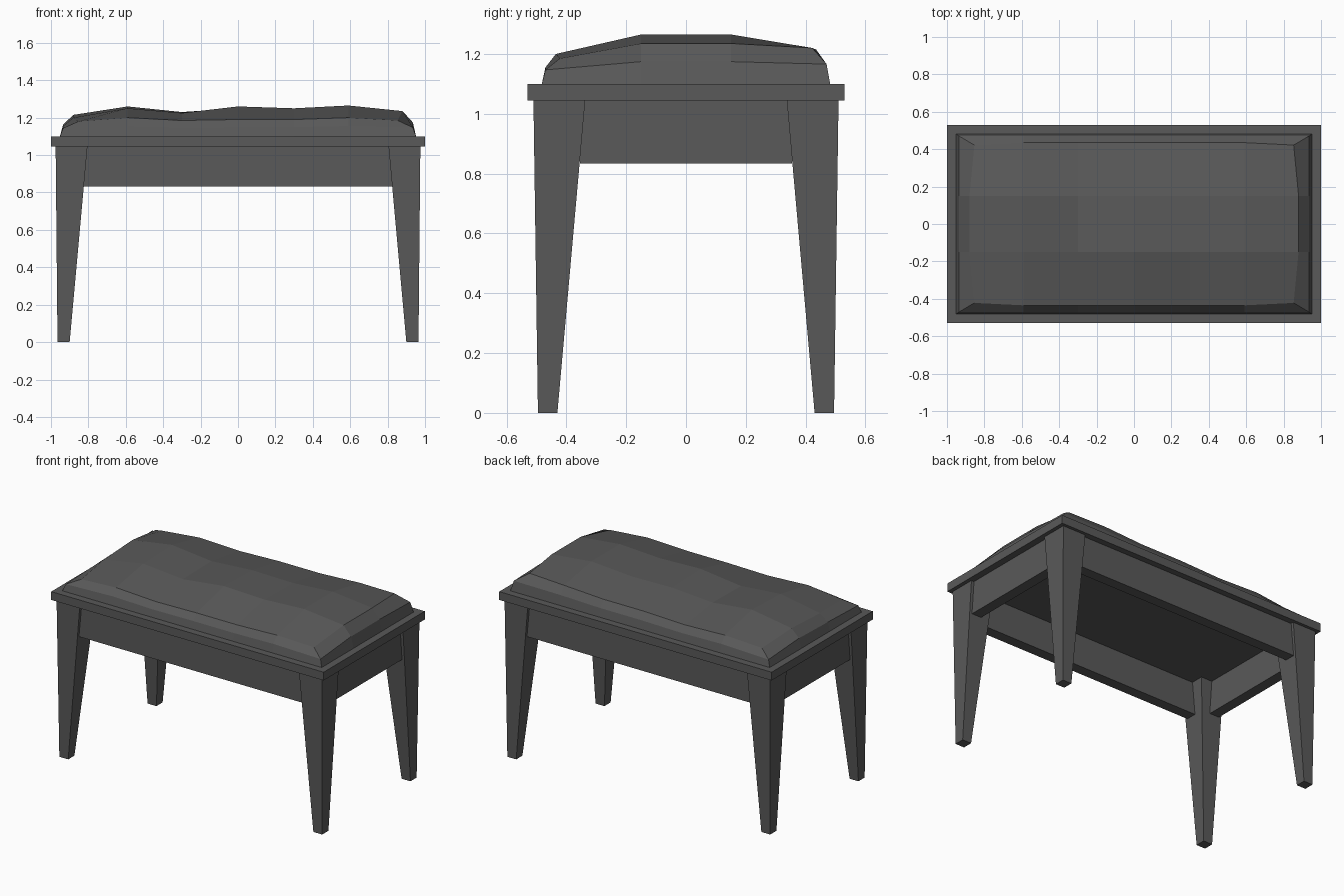
import bpy, bmesh

if "Cube" in bpy.data.objects:
    bpy.data.objects.remove(bpy.data.objects["Cube"])

mat = bpy.data.materials.new("dark grey")
mat.diffuse_color = (0.1, 0.1, 0.1, 1)
mat.use_nodes = True
mat.node_tree.nodes["Principled BSDF"].inputs["Base Color"].default_value = mat.diffuse_color


def finish(name, bm):
    bmesh.ops.recalc_face_normals(bm, faces=bm.faces)
    me = bpy.data.meshes.new(name)
    bm.to_mesh(me)
    bm.free()
    me.materials.append(mat)
    ob = bpy.data.objects.new(name, me)
    bpy.context.collection.objects.link(ob)
    return ob


def frustum(name, low, high):
    """Box between two rectangles, each (x0, x1, y0, y1, z)."""
    bm = bmesh.new()
    for x0, x1, y0, y1, z in (low, high):
        for x, y in ((x0, y0), (x1, y0), (x1, y1), (x0, y1)):
            bm.verts.new((x, y, z))
    v = list(bm.verts)
    bm.faces.new(v[:4])
    bm.faces.new(v[4:])
    for i in range(4):
        j = (i + 1) % 4
        bm.faces.new((v[i], v[j], v[j + 4], v[i + 4]))
    return finish(name, bm)


def box(name, x0, x1, y0, y1, z0, z1):
    return frustum(name, (x0, x1, y0, y1, z0), (x0, x1, y0, y1, z1))


# Seat board
box("seat_board", -1, 1, -0.53, 0.53, 1.045, 1.10)

# Tapered legs
for sx, xn in ((-1, "left"), (1, "right")):
    for sy, yn in ((-1, "front"), (1, "back")):
        frustum(f"{yn}_{xn}_leg",
                (sx * 0.90, sx * 0.965, sy * 0.43, sy * 0.495, 0),
                (sx * 0.805, sx * 0.975, sy * 0.337, sy * 0.51, 1.045))

# Apron boards between the legs
for s, n in ((-1, "front"), (1, "back")):
    box(f"{n}_apron", -0.825, 0.825, s * 0.42, s * 0.49, 0.833, 1.045)
for s, n in ((-1, "left"), (1, "right")):
    box(f"{n}_apron", s * 0.885, s * 0.955, -0.355, 0.355, 0.833, 1.045)

# Lumpy cushion: uneven top grid, rim extruded outwards and down
xs = (-0.88, -0.59, -0.3, 0, 0.3, 0.59, 0.88)
ys = (-0.435, -0.15, 0.15, 0.435)
heights = ((1.18, 1.20, 1.185, 1.19, 1.19, 1.20, 1.185),
           (1.20, 1.25, 1.225, 1.26, 1.25, 1.265, 1.235),
           (1.215, 1.26, 1.23, 1.25, 1.245, 1.265, 1.235),
           (1.18, 1.20, 1.19, 1.20, 1.20, 1.215, 1.22))
bm = bmesh.new()
grid = []
for y, row in zip(ys, heights):
    grid.append([])
    for x, z in zip(xs, row):
        corner = abs(x) > 0.8 and abs(y) > 0.4
        k = 0.97 if corner else 1
        grid[-1].append(bm.verts.new((x * k, y * k, z)))
for j in range(3):
    for i in range(6):
        bm.faces.new((grid[j][i], grid[j][i + 1], grid[j + 1][i + 1], grid[j + 1][i]))
for edge_x, edge_y, fall in ((0.935, 0.47, 0.55), (0.952, 0.482, 0)):
    rim = [e for e in bm.edges if e.is_boundary]
    new = bmesh.ops.extrude_edge_only(bm, edges=rim)["geom"]
    for v in (g for g in new if isinstance(g, bmesh.types.BMVert)):
        if abs(v.co.x) > 0.8:
            v.co.x = edge_x if v.co.x > 0 else -edge_x
        if abs(v.co.y) > 0.4:
            v.co.y = edge_y if v.co.y > 0 else -edge_y
        v.co.z = 1.10 + (v.co.z - 1.10) * fall
finish("cushion", bm)
